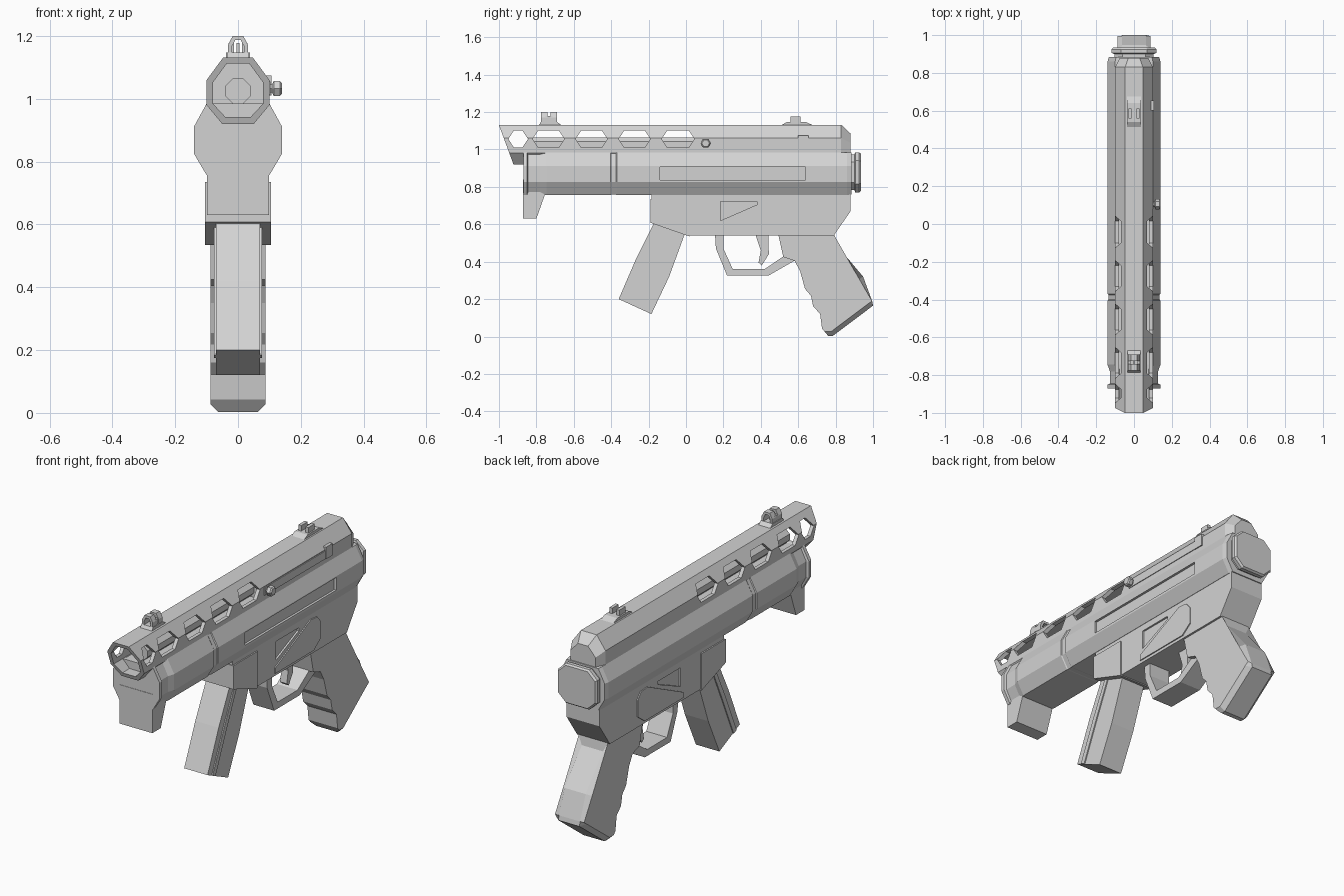
import bpy, bmesh, math

cube = bpy.data.objects.get("Cube")
if cube:
    bpy.data.objects.remove(cube, do_unlink=True)

# Single grey material
GREY = (0.65, 0.65, 0.65, 1.0)
mat = bpy.data.materials.new("metal grey")
mat.use_nodes = True
mat.diffuse_color = GREY
bsdf = next(n for n in mat.node_tree.nodes if n.type == 'BSDF_PRINCIPLED')
bsdf.inputs["Base Color"].default_value = GREY
bsdf.inputs["Roughness"].default_value = 0.6


def add_loft(bm, rings):
    """Skin closed rings of equal length and cap both ends."""
    vs = [[bm.verts.new(p) for p in r] for r in rings]
    n = len(vs[0])
    for a, b in zip(vs, vs[1:]):
        for i in range(n):
            j = (i + 1) % n
            bm.faces.new((a[i], a[j], b[j], b[i]))
    bm.faces.new(vs[0][::-1])
    bm.faces.new(vs[-1])


def finish(name, bm):
    bmesh.ops.recalc_face_normals(bm, faces=bm.faces[:])
    me = bpy.data.meshes.new(name)
    bm.to_mesh(me)
    bm.free()
    me.materials.append(mat)
    ob = bpy.data.objects.new(name, me)
    bpy.context.scene.collection.objects.link(ob)
    return ob


def loft(name, rings):
    bm = bmesh.new()
    add_loft(bm, rings)
    return finish(name, bm)


def side_rings(pts, x0, x1):
    return [[(x, y, z) for y, z in pts] for x in (x0, x1)]


def side_prism(name, pts, x0, x1):
    return loft(name, side_rings(pts, x0, x1))


def box_pts(y0, y1, z0, z1):
    return [(y0, z0), (y1, z0), (y1, z1), (y0, z1)]


def section(half, y, sx=1.0, sz=1.0, zc=0.0, slant=0.0):
    """Ring across the model from its +x half, top to bottom."""
    full = half + [(-x, z) for x, z in reversed(half)]
    return [(x * sx, y + slant * (1.13 - z), zc + (z - zc) * sz) for x, z in full]


def cut(ob, cutter):
    mod = ob.modifiers.new("cut", 'BOOLEAN')
    mod.operation = 'DIFFERENCE'
    mod.solver = 'EXACT'
    mod.object = cutter
    cutter.hide_render = True
    bpy.context.view_layer.objects.active = ob
    bpy.ops.object.modifier_apply(modifier=mod.name)
    bpy.data.objects.remove(cutter, do_unlink=True)


# Vented upper tube with slanted muzzle and chamfered rear
TUBE = [(.047, 1.132), (.1, 1.06), (.1, .98), (.05, .92)]
BORE = [(.036, 1.112), (.08, 1.052), (.08, .985), (.04, .942)]
TAIL = [(.03, 1.085), (.075, 1.035), (.075, .98), (.05, .92)]
tube = loft("upper_tube", [section(TUBE, -1, slant=.37), section(TUBE, .83),
                           section(TAIL, .88)])
cut(tube, loft("bore_cutter", [section(BORE, -1.1), section(BORE, .08)]))
bm = bmesh.new()
for a, b in ((-.95, -.845), (-.82, -.65), (-.59, -.42), (-.36, -.19), (-.13, .045)):
    add_loft(bm, side_rings([(a, 1.056), (a + .03, 1.102), (b - .03, 1.102),
                             (b, 1.056), (b - .03, 1.01), (a + .03, 1.01)], -.2, .2))
cut(tube, finish("vent_cutter", bm))


# Inner barrel
def octagon(r, y, zc):
    return [(r * math.cos(math.pi * (k + .5) / 4), y,
             zc + r * math.sin(math.pi * (k + .5) / 4)) for k in range(8)]


loft("inner_barrel", [octagon(.043, -.83, 1.025), octagon(.043, .09, 1.025)])

# Lower body: front flange, waist, seam and long shell
BODY = [(.1, .985), (.14, .912), (.14, .825), (.1, .757)]
stations = [(-.87, 1), (-.85, 1), (-.845, .91), (-.78, .91), (-.745, 1), (-.405, 1),
            (-.4, .97), (-.375, .97), (-.37, 1), (.86, 1), (.885, .95)]
body = loft("body_shell", [section(BODY, y, s, 1 - (1 - s) * .3, .87)
                           for y, s in stations])
cut(body, side_prism("recess_cutter", box_pts(-.14, .64, .837, .905), .127, .2))

# Front hand stop
side_prism("hand_stop", [(-.872, .84), (-.872, .63), (-.8, .63), (-.752, .765),
                         (-.752, .84)], -.098, .098)

# Rear cap
CAP = [(.07, .985), (.118, .94), (.118, .815), (.07, .77)]
loft("rear_cap", [section(CAP, y, s, s, .878) for y, s in
                  ((.87, .88), (.9, .88), (.905, 1), (.925, 1), (.935, .93))])

# Lower receiver with raised magazine well
receiver = side_prism("receiver", [(-.185, .77), (-.185, .612), (.02, .54), (.79, .54),
                                   (.88, .67), (.88, .77)], -.098, .098)
side_prism("magazine_well", [(-.19, .735), (-.19, .608), (.018, .535), (.018, .735)],
           -.105, .105)
for s, side in ((1, "left"), (-1, "right")):
    cut(receiver, side_prism("triangle_cutter", [(.185, .722), (.38, .722), (.38, .705),
                             (.185, .62)], s * .088, s * .15))
    side_prism("receiver_panel_" + side,
               [(.17, .555), (.5, .555), (.56, .6), (.56, .69), (.53, .725),
                (.475, .73), (.17, .585)], s * .09, s * .104)

# Pistol grip with finger grooves, bevelled along the back and base
GRIP = [(.49, .56), (.52, .425), (.58, .405), (.61, .35), (.636, .255), (.668, .218),
        (.68, .16), (.717, .122), (.727, .043), (.76, .003), (.785, .003), (1.0, .165),
        (.995, .19), (.947, .32), (.80, .495), (.79, .56)]
bm = bmesh.new()
add_loft(bm, side_rings(GRIP, -.087, .087))


def on_back(v):
    return v.co.y > .755 and v.co.z < .55


rim = [e for e in bm.edges if abs(e.verts[0].co.x - e.verts[1].co.x) < 1e-4
       and all(on_back(v) for v in e.verts)]
bmesh.ops.bevel(bm, geom=rim, offset=.024, offset_type='OFFSET', segments=1,
                affect='EDGES', clamp_overlap=True)
finish("pistol_grip", bm)

# Curved magazine with a rib
side_prism("magazine", [(-.16, .63), (-.265, .42), (-.36, .2), (-.185, .12), (-.09, .32),
                        (.005, .58)], -.07, .07)
side_prism("magazine_rib", [(-.13, .61), (-.228, .405), (-.325, .185), (-.3, .174),
                            (-.203, .395), (-.105, .61)], -.076, .076)

# Trigger guard and trigger
side_prism("trigger_guard", [(.155, .55), (.16, .47), (.22, .325), (.44, .325), (.58, .405),
                             (.52, .428), (.42, .36), (.25, .36), (.2, .47), (.2, .55)],
           -.062, .062)
side_prism("trigger", [(.37, .55), (.4, .46), (.388, .395), (.405, .38), (.443, .44),
                       (.44, .55)], -.02, .02)

# Front sight: base, two hoops and a post
side_prism("front_sight_base", [(-.79, 1.125), (-.775, 1.148), (-.69, 1.148), (-.66, 1.125)],
           -.035, .035)
hoop = [(.032, 1.13), (.032, 1.172), (.017, 1.2), (-.017, 1.2), (-.032, 1.172), (-.032, 1.13),
        (-.019, 1.13), (-.019, 1.168), (-.009, 1.187), (.009, 1.187), (.019, 1.168), (.019, 1.13)]
for i, y in enumerate((-.775, -.725)):
    loft("front_sight_hoop_%d" % i, [[(x, yy, z) for x, z in hoop] for yy in (y, y + .034)])
for s in (1, -1):
    side_prism("front_sight_side", box_pts(-.75, -.715, 1.13, 1.178), s * .019, s * .03)
side_prism("front_sight_post", box_pts(-.745, -.72, 1.13, 1.178), -.004, .004)

# Rear sight: ramp and two ears
side_prism("rear_sight_base", [(.5, 1.125), (.54, 1.147), (.64, 1.147), (.69, 1.125)],
           -.038, .038)
for s in (1, -1):
    side_prism("rear_sight_ear", box_pts(.558, .612, 1.14, 1.177), s * .012, s * .03)

# Cocking slot cover and handle on the left side
side_prism("slot_strip", box_pts(.08, .6, 1.012, 1.055), .09, .104)
side_prism("slot_end", box_pts(.6, .655, 1.01, 1.075), .08, .106)
loft("cocking_handle", [[(x, .105 + r * math.cos(k * math.pi / 3),
                          1.033 + r * math.sin(k * math.pi / 3)) for k in range(6)]
                        for x, r in ((.09, .015), (.108, .015), (.114, .027),
                                     (.134, .027), (.14, .02))])
